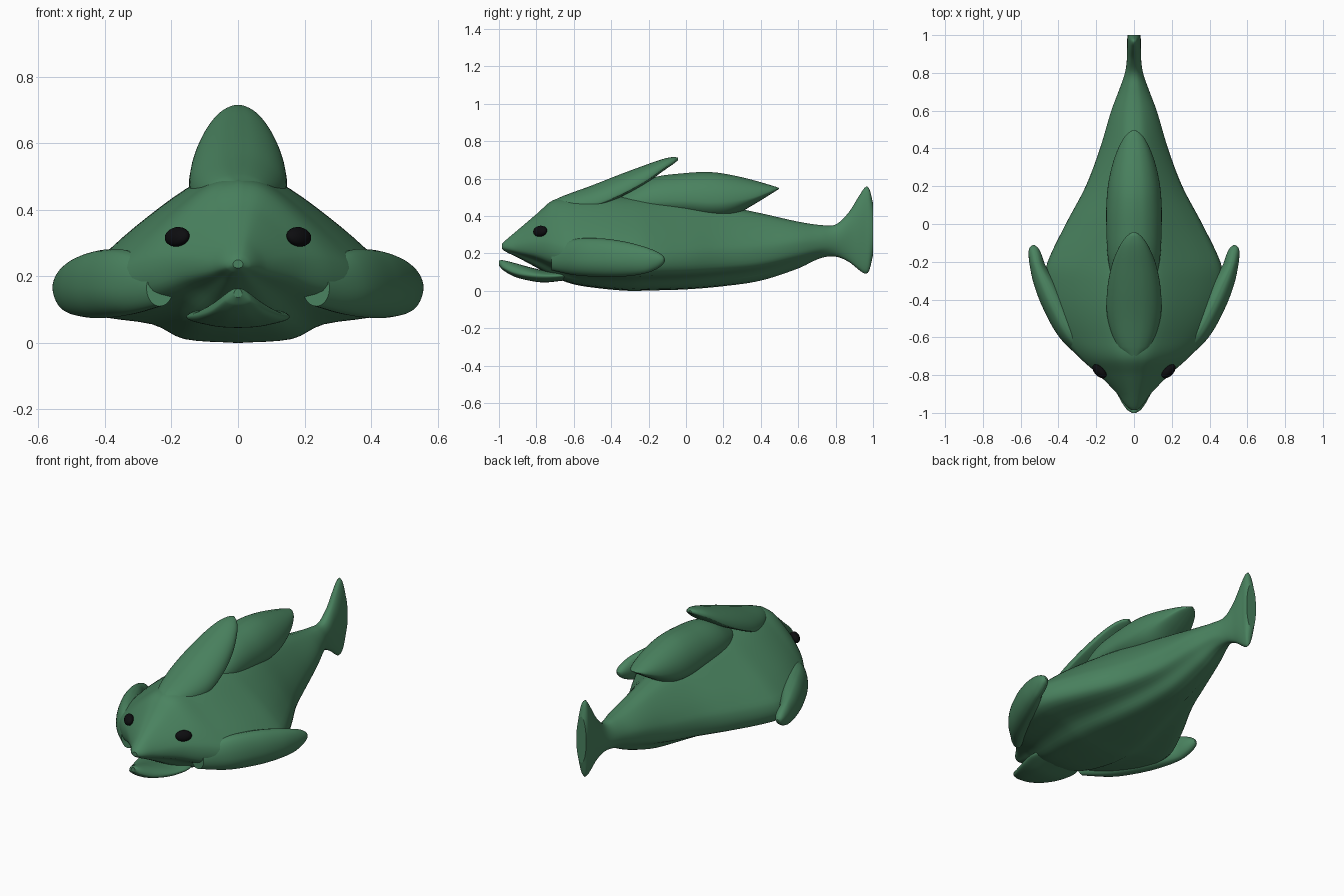
import bpy, math
from mathutils import Vector

def material(name, rgb):
    m = bpy.data.materials.new(name)
    m.diffuse_color = (*rgb, 1)
    return m

GREEN = material("sea green", (0.068, 0.225, 0.115))
BLACK = material("eye black", (0.004, 0.004, 0.005))

# half cross sections from top to bottom: ray-like body and plain oval
FLARED = [(0, 1), (.26, .92), (.58, .62), (.87, .27), (1, 0),
          (.93, -.47), (.55, -.66), (.34, -.93), (0, -1)]
OVAL = [(math.sin(i * math.pi / 8), math.cos(i * math.pi / 8)) for i in range(9)]

def smooth(rows, steps):
    """Cubic interpolation through rows, first column is the parameter."""
    n = len(rows)
    def tangent(i, c):
        a, b = max(i - 1, 0), min(i + 1, n - 1)
        return (rows[b][c] - rows[a][c]) / (rows[b][0] - rows[a][0])
    out = []
    for i in range(n - 1):
        p, q = rows[i], rows[i + 1]
        h = q[0] - p[0]
        for s in range(steps + (i == n - 2)):
            t = s / steps
            row = [p[0] + h * t]
            for c in range(1, len(p)):
                row.append((2*t**3 - 3*t*t + 1) * p[c] + (t**3 - 2*t*t + t) * h * tangent(i, c)
                           + (3*t*t - 2*t**3) * q[c] + (t**3 - t*t) * h * tangent(i + 1, c))
            out.append(row)
    return out

def loft(name, stations, side=1):
    """Stations: y, half width, top z, widest z, bottom z, flare, centre x."""
    verts, faces = [], []
    rings = smooth([(*s, 0) if len(s) == 6 else s for s in stations], 6)
    for y, w, zt, zw, zb, k, cx in rings:
        k = min(max(k, 0), 1)
        prof = [(i, o[0] + (f[0] - o[0]) * k, o[1] + (f[1] - o[1]) * k)
                for i, (f, o) in enumerate(zip(FLARED, OVAL))]
        half = [(r[1], r[2]) for r in smooth(prof, 4)]
        full = half + [(-x, z) for x, z in half[-2:0:-1]]
        for x, z in full:
            verts.append((side * (cx + x * w), y, zw + z * ((zt - zw) if z > 0 else (zw - zb))))
    n = len(full)
    for r in range(len(rings) - 1):
        for i in range(n):
            j = (i + 1) % n
            f = (r*n + i, r*n + j, r*n + n + j, r*n + n + i)
            faces.append(f if side > 0 else f[::-1])
    ends = [tuple(range(n))[::-1], tuple(range(len(verts) - n, len(verts)))]
    faces += ends if side > 0 else [e[::-1] for e in ends]
    me = bpy.data.meshes.new(name)
    me.from_pydata(verts, [], faces)
    for p in me.polygons:
        p.use_smooth = len(p.vertices) == 4
    me.materials.append(GREEN)
    ob = bpy.data.objects.new(name, me)
    bpy.context.collection.objects.link(ob)
    return ob

# body with flared flanks and upright tail
loft("body", [
    (-.985, .015, .25, .235, .225, 0),
    (-.965, .04, .27, .235, .21, .2),
    (-.90, .088, .325, .235, .178, .5),
    (-.80, .185, .41, .24, .125, .8),
    (-.71, .285, .485, .22, .075, .9),
    (-.60, .375, .50, .19, .035, 1),
    (-.45, .445, .51, .17, .012, 1),
    (-.30, .47, .51, .165, .0, 1),
    (-.20, .455, .505, .17, .002, 1),
    (0, .36, .49, .18, .008, .95),
    (.20, .255, .455, .195, .025, .85),
    (.40, .18, .415, .215, .055, .7),
    (.60, .12, .37, .25, .12, .4),
    (.72, .075, .352, .26, .175, .2),
    (.80, .048, .355, .265, .183, 0),
    (.87, .038, .42, .30, .155, 0),
    (.93, .037, .515, .32, .108, 0),
    (.96, .036, .555, .325, .092, 0),
    (.98, .036, .545, .325, .11, 0),
    (1.0, .033, .47, .325, .19, 0)])

# lower jaw
loft("lower_jaw", [
    (-1.0, .012, .163, .148, .136, 0),
    (-.98, .04, .164, .128, .112, .1),
    (-.92, .078, .15, .10, .077, .2),
    (-.84, .115, .128, .085, .055, .2),
    (-.76, .142, .11, .08, .045, .2),
    (-.68, .155, .11, .08, .052, .2),
    (-.58, .12, .11, .09, .065, .2)])

# front back fin, a leaf sweeping up and backward
loft("front_dorsal_fin", [
    (-.70, .04, .488, .45, .43, 0),
    (-.65, .09, .51, .45, .42, 0),
    (-.50, .14, .565, .46, .43, 0),
    (-.36, .143, .62, .51, .495, 0),
    (-.22, .118, .672, .585, .57, 0),
    (-.12, .078, .706, .655, .642, 0),
    (-.065, .04, .716, .69, .68, 0),
    (-.042, .008, .712, .704, .699, 0)])

# rear back fin, a thicker saddle
loft("rear_dorsal_fin", [
    (-.42, .05, .47, .44, .40, 0),
    (-.30, .11, .545, .46, .40, 0),
    (-.18, .138, .605, .475, .40, 0),
    (.0, .147, .63, .48, .39, 0),
    (.13, .145, .635, .475, .38, 0),
    (.24, .132, .62, .48, .395, 0),
    (.36, .10, .592, .50, .46, 0),
    (.45, .058, .566, .53, .515, 0),
    (.485, .026, .555, .543, .537, 0),
    (.497, .006, .55, .547, .544, 0)])

for side, label in ((1, "right"), (-1, "left")):
    # swept side fin
    loft(label + "_pectoral_fin", [
        (-.72, .04, .22, .165, .11, 0, .235),
        (-.60, .07, .275, .165, .085, 0, .325),
        (-.45, .075, .28, .165, .075, 0, .405),
        (-.32, .065, .262, .165, .078, 0, .465),
        (-.22, .042, .235, .165, .093, 0, .510),
        (-.16, .034, .212, .167, .115, 0, .524),
        (-.125, .022, .19, .167, .14, 0, .531),
        (-.112, .006, .172, .167, .16, 0, .532)], side)

    # eye, flattened against the head
    bpy.ops.mesh.primitive_uv_sphere_add(segments=24, ring_count=14, radius=1)
    eye = bpy.context.object
    eye.name = label + "_eye"
    eye.scale = (.046, .030, .026)
    eye.location = (side * .183, -.780, .319)
    normal = Vector((side * .62, -.62, .48)).normalized()
    eye.scale = (.046, .031, .024)
    eye.rotation_euler = normal.to_track_quat('Z', 'Y').to_euler()
    eye.data.materials.append(BLACK)
    bpy.ops.object.shade_smooth()
